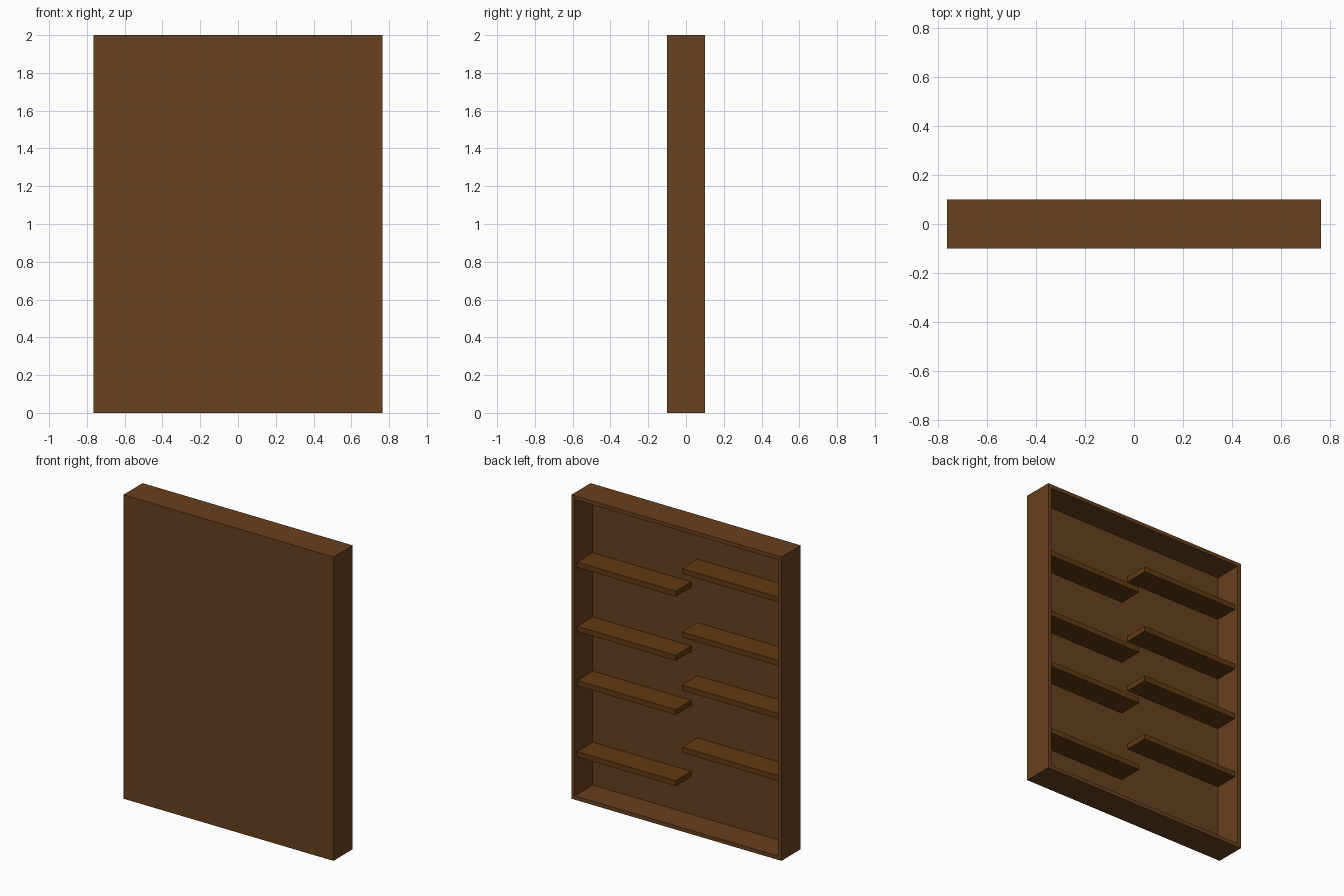
import bpy

if "Cube" in bpy.data.objects:
    bpy.data.objects.remove(bpy.data.objects["Cube"])


def material(name, rgb):
    m = bpy.data.materials.new(name)
    m.diffuse_color = (*rgb, 1)
    m.use_nodes = True
    m.node_tree.nodes["Principled BSDF"].inputs["Base Color"].default_value = m.diffuse_color
    return m


case_wood = material("case_wood", (0.14, 0.052, 0.014))
shelf_wood = material("shelf_wood", (0.12, 0.042, 0.006))


def board(name, x, y, z, mat):
    """Box spanning the given (min, max) ranges."""
    spans = (x, y, z)
    bpy.ops.mesh.primitive_cube_add(size=1, location=[(a + b) / 2 for a, b in spans])
    o = bpy.context.object
    o.name = name
    o.scale = [b - a for a, b in spans]
    bpy.ops.object.transform_apply(location=False, rotation=False, scale=True)
    o.data.materials.append(mat)
    return o


W, D, H = 0.765, 0.1, 2.0      # half width, half depth, height
T, PANEL = 0.025, -0.087       # wall thickness, inner face of the panel
IN = W - T

# Case: closed panel at the front, open at the back
board("front_panel", (-W, W), (-D, PANEL), (0, H), case_wood)
board("side_left", (-W, -IN), (PANEL, D), (0, H), case_wood)
board("side_right", (IN, W), (PANEL, D), (0, H), case_wood)
board("bottom_board", (-IN, IN), (PANEL, D), (0, T), case_wood)
board("top_board", (-IN, IN), (PANEL, D), (H - T, H), case_wood)

# Staggered shelves, listed by the height of their top face
SHELF = 0.035
for i, z in enumerate((0.307, 0.775, 1.132, 1.554)):
    board(f"shelf_right_{i}", (0.022, IN), (PANEL, 0.075), (z - SHELF, z), shelf_wood)
for i, z in enumerate((0.54, 0.949, 1.298, 1.716)):
    board(f"shelf_left_{i}", (-IN, -0.022), (PANEL, 0.075), (z - SHELF, z), shelf_wood)
